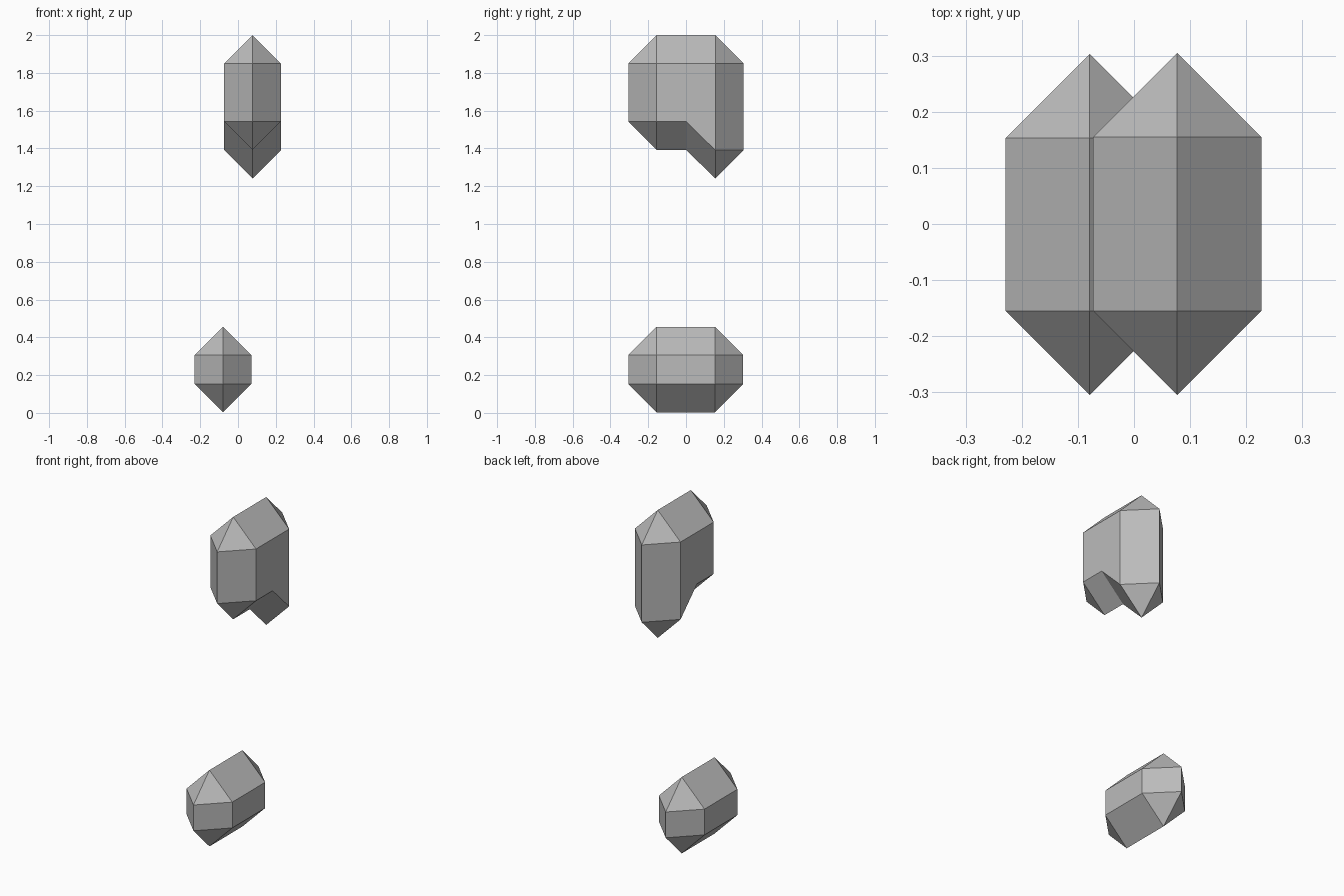
import bpy
import bmesh

cube = bpy.data.objects.get("Cube")
if cube:
    bpy.data.objects.remove(cube, do_unlink=True)

RADIUS = 0.15
STEP = {"front": (-1, 0), "back": (1, 0), "up": (0, 1), "down": (0, -1)}

grey = bpy.data.materials.new("plain grey")
grey.use_nodes = True
grey.diffuse_color = (0.5, 0.5, 0.5, 1)
bsdf = grey.node_tree.nodes["Principled BSDF"]
bsdf.inputs["Base Color"].default_value = (0.5, 0.5, 0.5, 1)
bsdf.inputs["Roughness"].default_value = 0.8


def make_crystal(name, centre_x, corners):
    """Flat side plates on both sides, bevelled out to a sharp central rim.
    Each corner is (y, z, directions in which the rim spreads from it)."""
    bm = bmesh.new()
    rim = [[bm.verts.new((centre_x, y + RADIUS * STEP[d][0], z + RADIUS * STEP[d][1]))
            for d in dirs] for y, z, dirs in corners]
    for side in (-1, 1):
        plate = [bm.verts.new((centre_x + side * RADIUS, y, z)) for y, z, _ in corners]
        bm.faces.new(plate)
        for i, vert in enumerate(plate):
            j = (i + 1) % len(plate)
            bm.faces.new((vert, plate[j], rim[j][0], rim[i][-1]))
            if len(rim[i]) == 2:
                bm.faces.new((vert, rim[i][0], rim[i][1]))
    bmesh.ops.recalc_face_normals(bm, faces=bm.faces[:])
    mesh = bpy.data.meshes.new(name)
    bm.to_mesh(mesh)
    bm.free()
    mesh.materials.append(grey)
    obj = bpy.data.objects.new(name, mesh)
    bpy.context.collection.objects.link(obj)


# Lower block
make_crystal("lower_crystal", -0.079, [
    (-0.155, 0.153, ("front", "down")),
    (0.153, 0.153, ("down", "back")),
    (0.153, 0.306, ("back", "up")),
    (-0.155, 0.306, ("up", "front")),
])

# Upper block, with a pointed drop at the back
make_crystal("upper_crystal", 0.077, [
    (-0.155, 1.543, ("front", "down")),
    (0.0, 1.543, ("down",)),
    (0.155, 1.391, ("down", "back")),
    (0.155, 1.85, ("back", "up")),
    (-0.155, 1.85, ("up", "front")),
])
